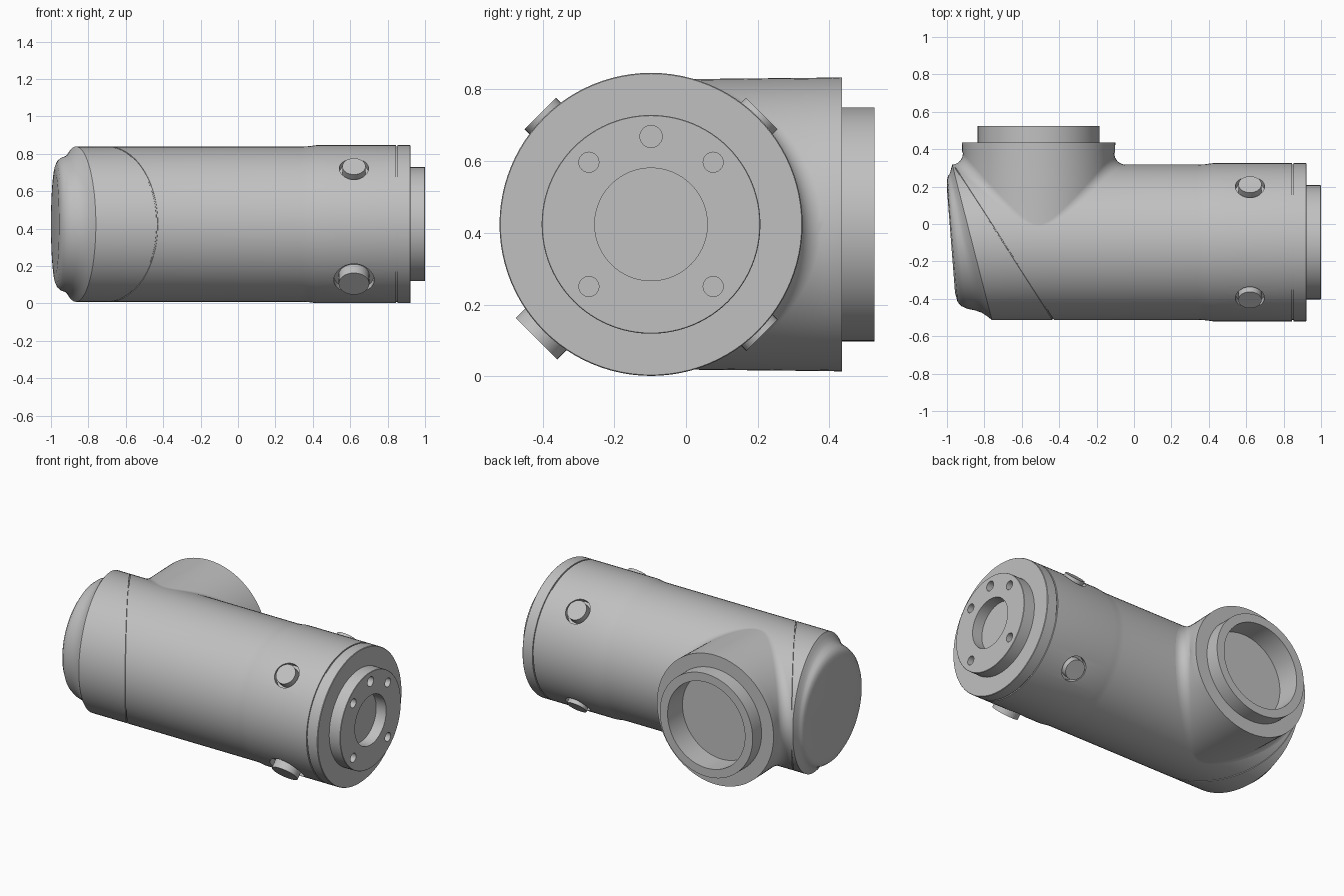
import bpy, bmesh
from math import cos, sin, pi, sqrt, radians
from mathutils import Vector

cube = bpy.data.objects.get("Cube")
if cube:
    bpy.data.objects.remove(cube)

SEG = 96
YC, ZC = -0.0975, 0.4235        # axis of the main tube
BX = -0.51                      # axis of the side branch
R_MAIN, R_BRANCH, FILLET = 0.415, 0.405, 0.06

grey = bpy.data.materials.new("cast_grey")
grey.use_nodes = True
grey.diffuse_color = (0.53, 0.53, 0.53, 1)
grey.node_tree.nodes["Principled BSDF"].inputs["Base Color"].default_value = grey.diffuse_color


def shade(obj):
    bpy.ops.object.select_all(action="DESELECT")
    obj.select_set(True)
    bpy.context.view_layer.objects.active = obj
    bpy.ops.object.shade_smooth_by_angle(angle=radians(30))


def loft(name, rings, cap_start=True, cap_end=True):
    """Skin a list of closed rings of points."""
    bm = bmesh.new()
    loops = [[bm.verts.new(p) for p in ring] for ring in rings]
    for a, b in zip(loops, loops[1:]):
        for i in range(len(a)):
            j = (i + 1) % len(a)
            bm.faces.new((a[i], a[j], b[j], b[i]))
    if cap_start:
        bm.faces.new(loops[0])
    if cap_end:
        bm.faces.new(loops[-1])
    bmesh.ops.recalc_face_normals(bm, faces=bm.faces)
    mesh = bpy.data.meshes.new(name)
    bm.to_mesh(mesh)
    bm.free()
    mesh.materials.append(grey)
    obj = bpy.data.objects.new(name, mesh)
    bpy.context.collection.objects.link(obj)
    return obj


def rod(name, start, end, radius, segments=32):
    """Solid cylinder between two points."""
    start, end = Vector(start), Vector(end)
    turn = (end - start).to_track_quat("Z", "Y")
    circle = [turn @ Vector((radius * cos(2 * pi * i / segments), radius * sin(2 * pi * i / segments), 0))
              for i in range(segments)]
    return loft(name, [[p + c for c in circle] for p in (start, end)])


def cut(obj, cutters):
    """Subtract the cutters and delete them."""
    bpy.context.view_layer.objects.active = obj
    for cutter in cutters:
        cutter.hide_render = True
        mod = obj.modifiers.new("cut", "BOOLEAN")
        mod.operation, mod.solver, mod.object = "DIFFERENCE", "EXACT", cutter
        bpy.ops.object.modifier_apply(modifier=mod.name)
        bpy.data.objects.remove(cutter)


def tube_ring(x_back, x_front, r):
    """Ring around the main axis, sheared from its back to its front."""
    ring = []
    for i in range(SEG):
        a = 2 * pi * i / SEG
        x = (x_back + x_front) / 2 + (x_back - x_front) / 2 * cos(a)
        ring.append((x, YC + r * cos(a), ZC + r * sin(a)))
    return ring


# Main tube: slanted end cap, slanted seam, wider collar, joint groove
profile = [
    (-0.999, -0.957, 0.27), (-1.0, -0.943, 0.32), (-0.998, -0.922, 0.342),
    (-0.993, -0.89, 0.356), (-0.987, -0.85, 0.364), (-0.982, -0.815, 0.376),
    (-0.977, -0.785, 0.396), (-0.972, -0.76, R_MAIN),
    (-0.968, -0.436, R_MAIN), (-0.967, -0.435, 0.411),
    (-0.964, -0.429, 0.411), (-0.963, -0.428, R_MAIN),
]
profile += [(x, x, r) for x, r in (
    (0.34, R_MAIN), (0.38, 0.417), (0.42, 0.4225), (0.845, 0.4225), (0.846, 0.416),
    (0.852, 0.416), (0.853, 0.4225), (0.92, 0.4225), (0.923, 0.42))]
body = loft("main_tube", [tube_ring(*p) for p in profile])

# Four screws around the collar, each in a round recess
pockets = []
for sy, sz in ((-1, 1), (1, 1), (1, -1), (-1, -1)):
    large = (sy, sz) == (-1, -1)
    out = Vector((0, sy, sz)).normalized()
    foot = Vector((0.62, YC, ZC))
    pockets.append(rod("pocket", foot + out * 0.385, foot + out * 0.6, 0.108 if large else 0.078))
    screw = rod("collar_screw", foot + out * 0.36, foot + out * (0.451 if large else 0.437),
                0.082 if large else 0.062)
    shade(screw)
cut(body, pockets)
shade(body)

# End flange: stepped disc with a shallow bore and five holes
flange = loft("end_flange", [tube_ring(x, x, r) for x, r in (
    (0.9, 0.305), (0.998, 0.305), (1.0, 0.303), (1.0, 0.157), (0.93, 0.157))])
holes = []
for deg in (45, 90, 135, 225, 315):
    y, z = YC + 0.245 * cos(radians(deg)), ZC + 0.245 * sin(radians(deg))
    holes.append(rod("hole", (0.915, y, z), (1.1, y, z), 0.031 if deg == 90 else 0.028, 24))
cut(flange, holes)
shade(flange)


# Side branch: rolling-ball fillet onto the tube, then flange, spigot and bore
def fillet_ring(t):
    ring = []
    for i in range(SEG):
        a = 2 * pi * i / SEG
        reach = R_BRANCH + FILLET
        h = sqrt((R_MAIN + FILLET) ** 2 - (reach * sin(a)) ** 2)
        ball = Vector((reach * cos(a), h, reach * sin(a)))
        to_tube = -Vector((0, ball.y, ball.z)).normalized()
        to_branch = -Vector((cos(a), 0, sin(a)))
        angle = to_tube.angle(to_branch)
        d = (to_tube * sin((1 - t) * angle) + to_branch * sin(t * angle)) / sin(angle)
        ring.append(ball + d * FILLET + Vector((BX, YC, ZC)))
    return ring


def branch_ring(y, r):
    return [(BX + r * cos(2 * pi * i / SEG), y, ZC + r * sin(2 * pi * i / SEG)) for i in range(SEG)]


rings = [fillet_ring(k / 8) for k in range(9)]
rings += [branch_ring(y, r) for y, r in (
    (0.385, 0.409), (0.435, 0.41), (0.435, 0.326), (0.525, 0.326), (0.525, 0.272), (0.375, 0.272))]
branch = loft("side_branch", rings, cap_start=False)
shade(branch)
